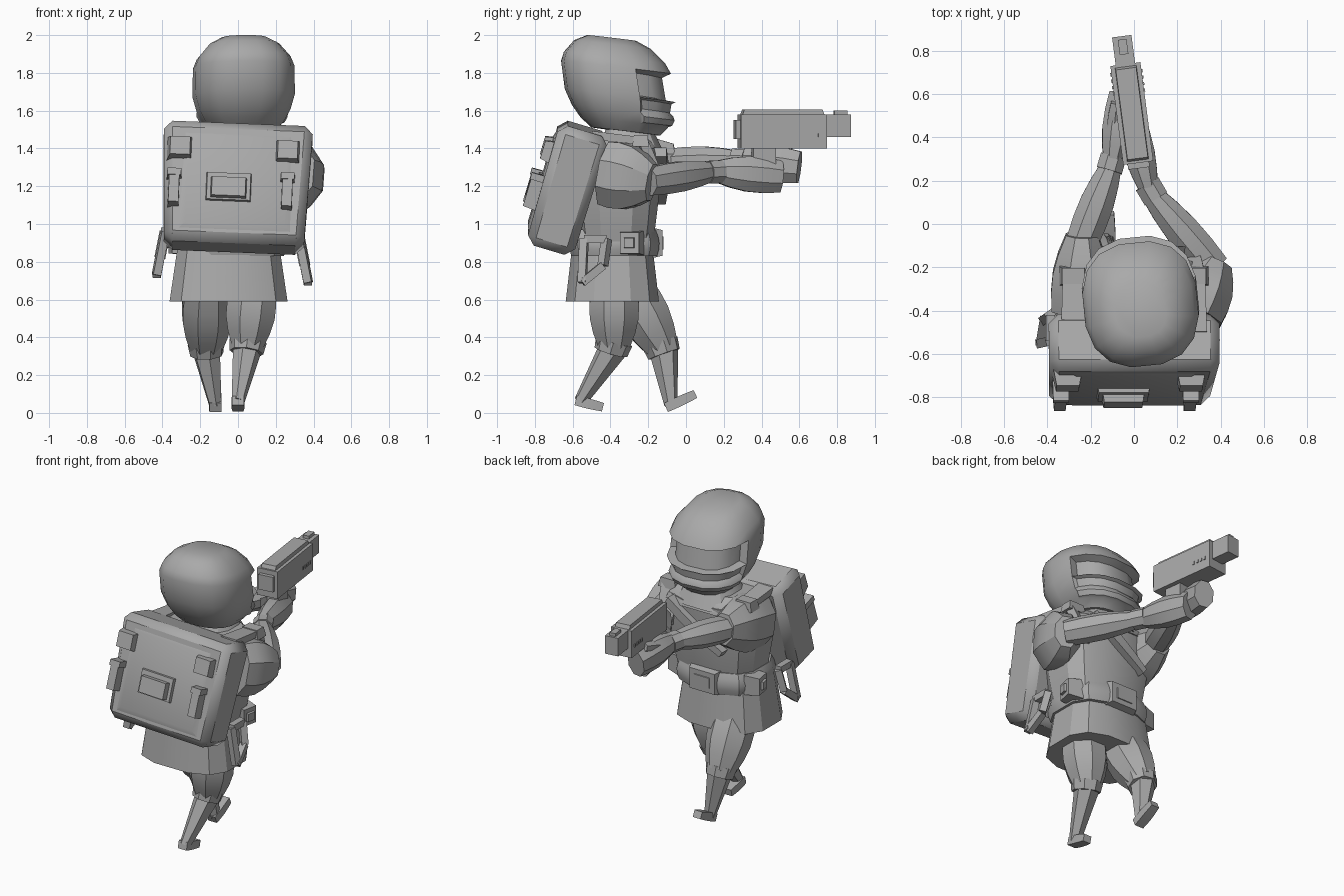
import bpy, bmesh, math
from mathutils import Vector, Matrix, Euler

cube = bpy.data.objects.get("Cube")
if cube:
    bpy.data.objects.remove(cube, do_unlink=True)

shade = (.4, .4, .4, 1)
grey = bpy.data.materials.new("plain grey")
grey.use_nodes = True
grey.diffuse_color = shade
grey.node_tree.nodes["Principled BSDF"].inputs["Base Color"].default_value = shade


def finish(name, bm):
    bmesh.ops.recalc_face_normals(bm, faces=bm.faces)
    mesh = bpy.data.meshes.new(name)
    bm.to_mesh(mesh)
    bm.free()
    mesh.materials.append(grey)
    part = bpy.data.objects.new(name, mesh)
    bpy.context.collection.objects.link(part)
    bpy.ops.object.select_all(action='DESELECT')
    part.select_set(True)
    bpy.context.view_layer.objects.active = part
    bpy.ops.object.shade_smooth_by_angle(angle=math.radians(30))
    return part


def loft(rings):
    bm = bmesh.new()
    rows = [[bm.verts.new(point) for point in ring] for ring in rings]
    for lower, upper in zip(rows, rows[1:]):
        for i in range(len(lower)):
            bm.faces.new((lower[i - 1], lower[i], upper[i], upper[i - 1]))
    bm.faces.new(rows[0])
    bm.faces.new(rows[-1])
    bmesh.ops.recalc_face_normals(bm, faces=bm.faces)
    return bm


def ring(centre, across, along, sides, power=1.0):
    """Ellipse around centre; a power below one makes it squarish."""
    points = []
    for i in range(sides):
        angle = 2 * math.pi * (i + .5) / sides
        c, s = math.cos(angle), math.sin(angle)
        points.append(centre + across * math.copysign(abs(c) ** power, c)
                      + along * math.copysign(abs(s) ** power, s))
    return points


def limb(name, start, end, thick, thin, swell=0.0, sides=8, flat=1.0):
    """Tapered tube between two joints, swelling in the middle."""
    start, end = Vector(start), Vector(end)
    path = (end - start).normalized()
    across = path.cross(Vector((0, 0, 1))).normalized()
    along = across.cross(path) * flat
    rings = []
    for step in range(5):
        t = step / 4
        radius = thick + (thin - thick) * t + swell * math.sin(math.pi * t)
        rings.append(ring(start.lerp(end, t), across * radius, along * radius, sides))
    return finish(name, loft(rings))


def barrel(name, centre, height, wide, narrow, swell, depth):
    """Upright squarish drum, from its bottom centre upwards."""
    rings = []
    for step in range(5):
        t = step / 4
        width = wide + (narrow - wide) * t + swell * math.sin(math.pi * t)
        rings.append(ring(Vector(centre) + Vector((0, 0, height * t)), Vector((width, 0, 0)),
                          Vector((0, width * depth, 0)), 12, .7))
    return finish(name, loft(rings))


def box(name, place, size, taper=1.0, frame=Matrix()):
    """Box in a local frame, its local top scaled by taper."""
    bm = bmesh.new()
    bmesh.ops.create_cube(bm, size=1)
    for v in bm.verts:
        if v.co.z > 0:
            v.co.xy *= taper
        v.co *= Vector(size)
    bm.transform(frame @ Matrix.Translation(place))
    return finish(name, bm)


def frame_at(place, *angles):
    return Matrix.Translation(place) @ Euler(angles).to_matrix().to_4x4()


# Helmet shell in rounded rows, tilted down at the brow
sides = 16
turn = Matrix.Rotation(.1, 3, 'Z')
forward = turn @ Vector((0, 1, -.12))
sideways = turn @ Vector((1, 0, 0))
rings = []
for z in (1.49, 1.54, 1.6, 1.68, 1.83, 1.88, 1.95, 1.985):
    rise = (z - 1.76) / (.24 if z > 1.76 else .32)
    width = .3 * (1 - rise * rise) ** .4
    rings.append(ring(Vector((.03, -.36 - .15 * (z - 1.76), z)), sideways * width * .92,
                      forward * width, sides, .8))
helmet = loft(rings)
faces = list(helmet.faces)
# Jaw guard stands out; mouth slot and visor are sunk
for band, depth in ((1, .015), (2, -.02), (3, -.05)):
    front = [f for f in faces[band * sides:(band + 1) * sides] if f.normal.dot(forward) > .2]
    bmesh.ops.inset_region(helmet, faces=front, thickness=.015, depth=depth, use_even_offset=True)
finish("helmet", helmet)

# Body, coat and belt
barrel("torso", (-.01, -.37, .85), .55, .26, .33, .02, .73)
barrel("shoulder_yoke", (0, -.35, 1.36), .1, .34, .24, .02, .67)
barrel("collar", (.01, -.3, 1.38), .12, .22, .15, 0, .85)
barrel("coat_skirt", (-.05, -.39, .59), .33, .32, .27, 0, .79)
barrel("belt", (-.03, -.38, .83), .14, .28, .27, .02, .83)
limb("chest_flap", (.22, -.16, 1.38), (-.18, -.15, 1.12), .08, .06, .02, 4, .5)

# Buckle and pouches
front = frame_at((-.03, -.15, .9), -math.pi / 2, 0, 0)
box("buckle", (0, 0, 0), (.22, .16, .05), .85, front)
box("buckle_plate", (0, 0, .02), (.13, .08, .02), .85, front)
for name, s in (("left", 1), ("right", -1)):
    hip = frame_at((s * .28 - .03, -.29, .9), 0, s * math.pi / 2, -s * .2)
    box(name + "_belt_pouch", (0, 0, 0), (.13, .12, .1), .85, hip)
    box(name + "_pouch_stud", (0, 0, .05), (.06, .06, .03), .85, hip)

    # Carry loop hanging at the hip
    lift = .02 - s * .02
    corners = [Vector((s * (.4 - (z - .7) * .2) - .03, y, z + lift))
               for y, z in ((-.55, .69), (-.44, .78), (-.42, .92), (-.54, .92))]
    for i, corner in enumerate(corners):
        limb(name + "_hip_loop", corners[i - 1], corner, .03, .03, 0, 4)

    # Shoulder strap with its clip
    top = Vector((s * .28, -.24, 1.44))
    limb(name + "_strap_top", (s * .28, -.5, 1.47), top, .08, .07, 0, 4, .4)
    limb(name + "_strap_front", top, (s * .25, -.14, 1.2), .07, .06, .01, 4, .5)
    box(name + "_strap_clip", top, (.13, .09, .06), .8)

# Backpack: slab leaning on the back, with chamfered edges and a bulging rear
pack = frame_at((-.01, -.63, 1.19), -.29, .04, 0)
slab = box("backpack", (0, 0, 0), (.74, .26, .66), 1.07, pack)
bevel = slab.modifiers.new("chamfered edges", 'BEVEL')
bevel.width = .045
bevel.segments = 1
outside = pack @ Matrix.Rotation(math.pi / 2, 4, 'X')
box("pack_bulge", (0, 0, .13), (.66, .6, .03), .8, outside)
for name, s in (("left", 1), ("right", -1)):
    box(name + "_pack_pad", (s * .285 - .02, .17, .14), (.14, .13, .09), .75, outside)
    box(name + "_pack_bar", (s * .3 - .03, -.06, .14), (.06, .19, .12), .9, outside)
    box(name + "_bar_head", (s * .3 - .03, .02, .14), (.08, .04, .13), .9, outside)
box("pack_plate", (-.04, -.04, .14), (.25, .16, .05), .92, outside)
box("pack_panel", (-.04, -.05, .15), (.21, .12, .1), .85, outside)

# Arms reaching forward to the pistol
arms = {"left": ((.28, -.42, 1.27), (.38, -.18, 1.22), (.07, .15, 1.28), (-.02, .5, 1.25)),
        "right": ((-.25, -.4, 1.27), (-.24, -.05, 1.33), (-.1, .28, 1.34), (-.05, .6, 1.3))}
for name, joints in arms.items():
    shoulder, elbow, wrist, hand = map(Vector, joints)
    limb(name + "_upper_arm", shoulder, elbow, .14, .08, .03, 8, 1.3)
    limb(name + "_forearm", elbow.lerp(shoulder, .1), wrist, .08, .05, .02)
    limb(name + "_cuff", wrist.lerp(elbow, .1), wrist.lerp(hand, .1), .065, .065)
    limb(name + "_glove", wrist, hand, .045, .07, .02, 8, 1.3)
limb("right_thumb", (-.1, .36, 1.34), (-.08, .56, 1.4), .03, .03, .01, 6)

# Pistol, built along its own turned axis
pistol = frame_at((-.01, .51, 1.49), 0, 0, .13)
box("pistol_body", (0, 0, 0), (.14, .46, .18), 1, pistol)
box("pistol_back", (0, -.23, .01), (.1, .05, .1), 1, pistol)
box("pistol_slide", (0, 0, .1), (.1, .44, .03), .95, pistol)
box("pistol_muzzle", (0, .28, .03), (.09, .16, .12), 1, pistol)
box("pistol_sight", (0, .31, .1), (.04, .07, .02), 1, pistol)
box("pistol_grip", (0, -.1, -.14), (.08, .12, .14), 1, pistol)
for side in (-.07, .07):
    for k in range(4):
        box("pistol_vent", (side, .1 + k * .03, -.02), (.01, .015, .02), 1, pistol)

# Legs in mid stride
legs = {"left": ((.08, -.38, .66), (.05, -.38, .35), (0, -.56, .06), (0, -.44, .03)),
        "right": ((-.16, -.3, .66), (-.17, -.12, .34), (-.12, -.08, .04), (-.12, .05, .1))}
for name, joints in legs.items():
    hip, knee, ankle, toe = map(Vector, joints)
    limb(name + "_thigh", hip, knee, .13, .09, .03)
    limb(name + "_knee_band", knee.lerp(hip, .1), knee.lerp(ankle, .1), .1, .09)
    limb(name + "_shin", knee, ankle, .08, .035, 0, 6)
    limb(name + "_foot", ankle.lerp(toe, -.2), toe, .045, .04, .005, 4, .8)
